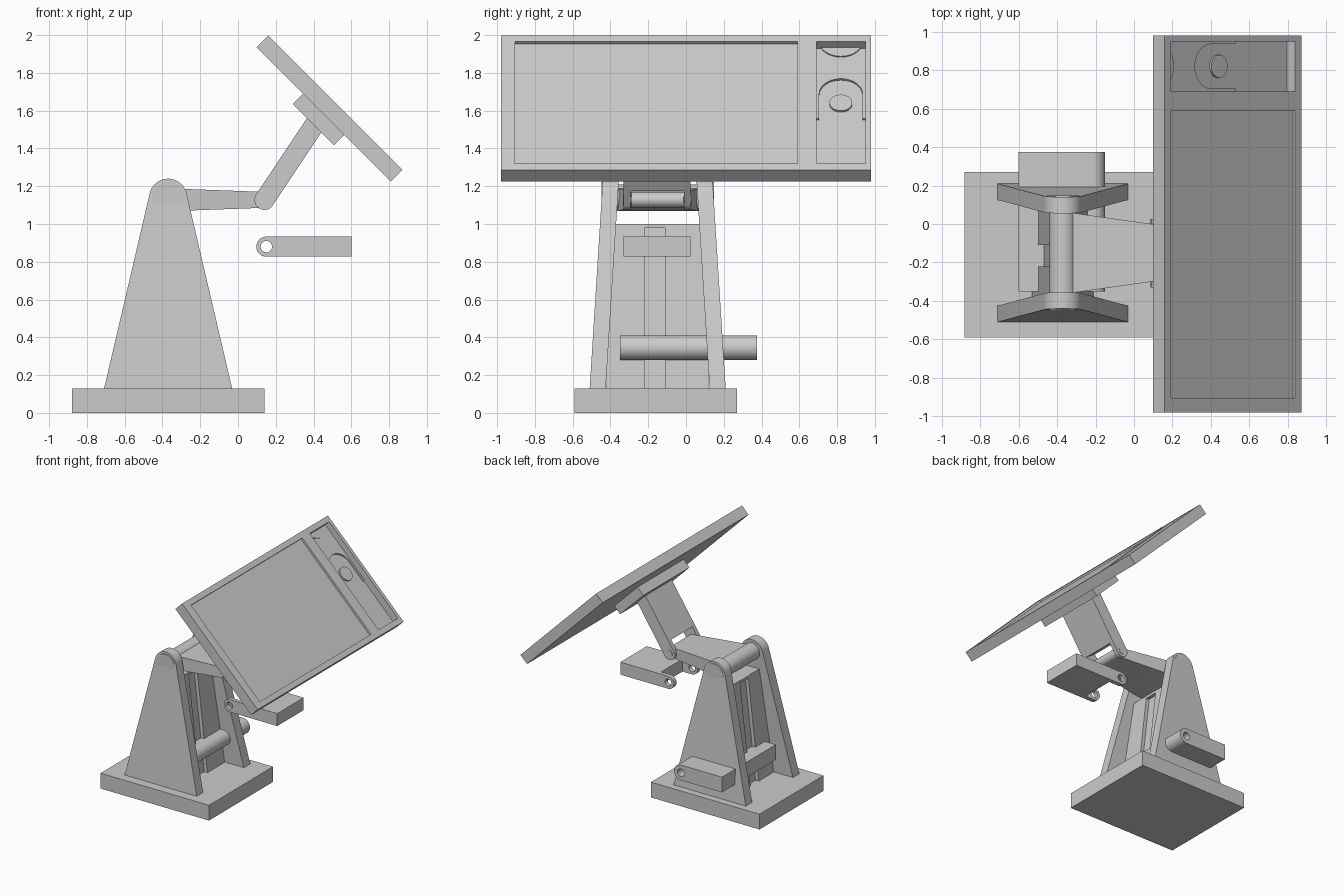
import bpy, bmesh, math
from mathutils import Vector

if "Cube" in bpy.data.objects:
    bpy.data.objects.remove(bpy.data.objects["Cube"])

YC = -0.15  # centre plane of the stand and arms


def loft(name, a, b, smooth=False):
    """Solid between two matching outlines."""
    bm = bmesh.new()
    va = [bm.verts.new(p) for p in a]
    vb = [bm.verts.new(p) for p in b]
    n = len(va)
    bm.faces.new(va)
    bm.faces.new(vb[::-1])
    for i in range(n):
        j = (i + 1) % n
        bm.faces.new((va[i], vb[i], vb[j], va[j]))
    bmesh.ops.recalc_face_normals(bm, faces=bm.faces[:])
    me = bpy.data.meshes.new(name)
    bm.to_mesh(me)
    bm.free()
    ob = bpy.data.objects.new(name, me)
    bpy.context.collection.objects.link(ob)
    if smooth:
        bpy.ops.object.select_all(action='DESELECT')
        ob.select_set(True)
        bpy.context.view_layer.objects.active = ob
        bpy.ops.object.shade_smooth_by_angle(angle=math.radians(30))
    return ob


def prism(name, pts, y0, y1, smooth=False):
    """Extrude an x-z outline along y; y0 and y1 may be functions of (x, z)."""
    f0 = y0 if callable(y0) else lambda x, z: y0
    f1 = y1 if callable(y1) else lambda x, z: y1
    return loft(name, [(x, f0(x, z), z) for x, z in pts],
                [(x, f1(x, z), z) for x, z in pts], smooth)


def arc(cx, cy, r, a0, a1, n=20):
    return [(cx + r * math.cos(math.radians(a0 + (a1 - a0) * i / n)),
             cy + r * math.sin(math.radians(a0 + (a1 - a0) * i / n))) for i in range(n + 1)]


def circle(cx, cy, r, n=40):
    return arc(cx, cy, r, 0, 360, n)[:-1]


def rect(x0, x1, z0, z1):
    return [(x0, z0), (x1, z0), (x1, z1), (x0, z1)]


def cut(ob, cutter):
    m = ob.modifiers.new("cut", 'BOOLEAN')
    m.operation, m.solver, m.object = 'DIFFERENCE', 'EXACT', cutter
    dg = bpy.context.evaluated_depsgraph_get()
    me = bpy.data.meshes.new_from_object(ob.evaluated_get(dg))
    ob.modifiers.clear()
    ob.data = me
    bpy.data.objects.remove(cutter)


# Base slab
prism("base", rect(-0.88, 0.14, 0, 0.13), -0.59, 0.27)

# Leaning side plates with rounded tops, and pivot caps
plate = [(-0.71, 0.125), (-0.03, 0.125)] + arc(-0.37, 1.14, 0.1, 13, 167)
for s, side in ((-1, "front"), (1, "back")):
    def outer(x, z, s=s):
        return YC + s * (0.36 - 0.063 * (z - 0.13))

    def inner(x, z, s=s):
        return outer(x, z) - s * 0.085
    prism(side + "_side_plate", plate, inner, outer, True)
    prism(side + "_pivot_cap", circle(-0.37, 1.14, 0.083), YC + s * 0.22, YC + s * 0.298, True)

# Tapered web between the plates, with a groove down both faces
def web(name, h0, h1, top, y0, y1):
    prism(name, [(-0.37 - h0, 0.125), (-0.37 + h0, 0.125), (-0.37 + h1, top), (-0.37 - h1, top)], y0, y1)

web("web_front", 0.16, 0.06, 1.0, -0.42, -0.22)
web("web_back", 0.16, 0.06, 1.0, -0.11, 0.12)
web("web_groove_floor", 0.13, 0.032, 0.99, -0.22, -0.11)
prism("web_top_bridge", rect(-0.432, -0.308, 0.978, 1.0), -0.22, -0.11)

# Counter block through the lower stand, with a drilled round end
block = prism("lower_block", [(-0.6, 0.41), (-0.6, 0.28)] + arc(-0.215, 0.345, 0.065, -90, 90),
              -0.35, 0.375, True)
cut(block, prism("hole", circle(-0.215, 0.345, 0.032), 0.22, 0.5))

# Top shaft and tapering first arm
prism("shaft", circle(-0.37, 1.14, 0.07), YC - 0.24, YC + 0.24, True)


def arm_half(x):
    return 0.205 - 0.14 * (x + 0.3)


prism("lower_arm", [(-0.35, 1.188), (-0.35, 1.068)] + arc(0.14, 1.128, 0.042, -90, 90, 14),
      lambda x, z: YC - arm_half(x), lambda x, z: YC + arm_half(x), True)
prism("arm_pin", circle(0.14, 1.128, 0.03), -0.333, 0.028, True)


# Forked link, used for the upper arm and the spare link
def fork(name, px, pz, angle, length):
    c, s = math.cos(math.radians(angle)), math.sin(math.radians(angle))

    def place(pts):
        return [(px + c * u - s * v, pz + s * u + c * v) for u, v in pts]
    ob = prism(name, place(arc(0, 0, 0.053, 90, 270) + [(length, -0.053), (length, 0.053)]),
               -0.33, 0.025, True)
    cut(ob, prism("slot", place(rect(-0.1, 0.09, -0.1, 0.1)), -0.294, -0.011))
    cut(ob, prism("hole", place(circle(0, 0, 0.03)), -0.5, 0.2))


fork("upper_arm", 0.14, 1.128, 56.3, 0.49)
fork("spare_link", 0.15, 0.88, 0, 0.45)

# Tilted panel: u runs down the slope, n out of the surface
R = math.sqrt(0.5)


def tilt(u, y, n):
    return Vector((0.515 + R * (u + n), y, 1.6425 + R * (n - u)))


def panel_part(name, uy, n0, n1, smooth=False):
    return loft(name, [tilt(u, y, n0) for u, y in uy], [tilt(u, y, n1) for u, y in uy], smooth)


panel = panel_part("panel", rect(-0.503, 0.503, -0.98, 0.98), -0.087, 0)
cut(panel, panel_part("screen_recess", rect(-0.457, 0.457, -0.905, 0.59), -0.018, 0.1))
cut(panel, panel_part("side_recess", rect(-0.457, 0.457, 0.69, 0.95), -0.062, 0.1))
panel_part("mount_plate", rect(-0.155, 0.155, -0.46, 0.16), -0.165, -0.085)

# Side tray details: raised floor with arched notch, knob and rounded tab
tray = [(0.068, 0.69), (-0.46, 0.69), (-0.46, 0.95), (0.068, 0.95), (0.068, 0.935)]
tray += arc(-0.115, 0.82, 0.115, 90, 270)
tray += [(0.068, 0.705)]
panel_part("tray_floor", tray, -0.066, -0.05, True)
panel_part("tray_knob", circle(-0.05, 0.82, 0.06), -0.066, -0.05, True)
panel_part("tray_tab", arc(-0.505, 0.82, 0.115, -65, 65), -0.066, -0.043, True)
